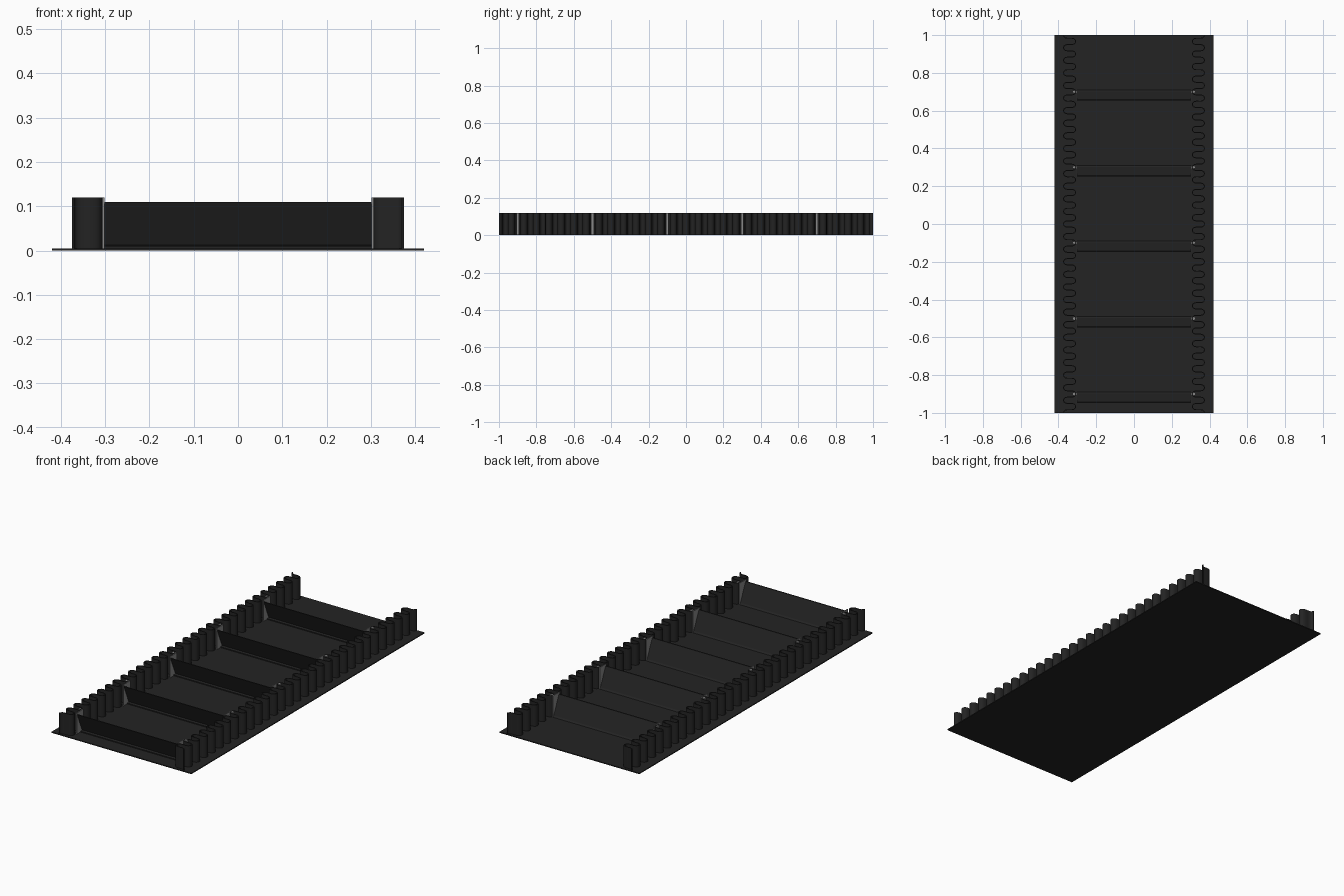
import bpy
import bmesh
import math
from mathutils import Vector

if "Cube" in bpy.data.objects:
    bpy.data.objects.remove(bpy.data.objects["Cube"], do_unlink=True)

BELT_TOP = 0.005
WALL_TOP = 0.12
PITCH = 0.4 / 6
CLEAT_YS = [-0.9 + 0.4 * i for i in range(5)]


def material(name, value):
    m = bpy.data.materials.new(name)
    m.use_nodes = True
    colour = (value, value, value, 1)
    m.diffuse_color = colour
    m.node_tree.nodes["Principled BSDF"].inputs["Base Color"].default_value = colour
    return m


rubber = material("black rubber", 0.017)
steel = material("grey steel", 0.25)


def finish(name, bm, mat):
    bmesh.ops.recalc_face_normals(bm, faces=bm.faces)
    mesh = bpy.data.meshes.new(name)
    bm.to_mesh(mesh)
    bm.free()
    mesh.materials.append(mat)
    obj = bpy.data.objects.new(name, mesh)
    bpy.context.collection.objects.link(obj)
    return obj


def add_box(bm, lo, hi):
    lo, hi = Vector(lo), Vector(hi)
    verts = bmesh.ops.create_cube(bm, size=1)["verts"]
    for v in verts:
        v.co = (lo + hi) / 2 + v.co * (hi - lo)


def add_prism(bm, profile, half_width):
    # Side profile (y, z) extruded across the belt
    face = bm.faces.new([bm.verts.new((-half_width, y, z)) for y, z in profile])
    out = bmesh.ops.extrude_face_region(bm, geom=[face])["geom"]
    for v in out:
        if isinstance(v, bmesh.types.BMVert):
            v.co.x = half_width


# Flat base belt
bm = bmesh.new()
add_box(bm, (-0.42, -1, 0), (0.42, 1, BELT_TOP))
finish("base_belt", bm, rubber)


# Corrugated sidewalls: a meandering ribbon with rounded folds
def meander(t):
    a = 2 * math.pi * (t - CLEAT_YS[0]) / PITCH
    return Vector((0.341 - 0.032 * math.cos(a), t + 0.006 * math.sin(2 * a)))


def sidewall(name, side):
    bm = bmesh.new()
    steps = 30 * 16
    rings = []
    for i in range(steps + 1):
        t = -1 + 2 * i / steps
        p = meander(t)
        d = (meander(t + 0.0005) - meander(t - 0.0005)).normalized()
        n = Vector((-d.y, d.x)) * 0.0025
        ring = []
        for q, z in ((p + n, BELT_TOP), (p - n, BELT_TOP),
                     (p - n, WALL_TOP), (p + n, WALL_TOP)):
            y = max(-1, min(1, q.y))
            ring.append(bm.verts.new((side * q.x, y, z)))
        rings.append(ring)
    for a, b in zip(rings, rings[1:]):
        for k in range(4):
            m = (k + 1) % 4
            bm.faces.new((a[k], a[m], b[m], b[k]))
    bm.faces.new(rings[0])
    bm.faces.new(rings[-1])
    obj = finish(name, bm, rubber)
    bpy.ops.object.select_all(action="DESELECT")
    obj.select_set(True)
    bpy.context.view_layer.objects.active = obj
    bpy.ops.object.shade_smooth_by_angle(angle=math.radians(40))


sidewall("left_sidewall", 1)
sidewall("right_sidewall", -1)

for i, y in enumerate(CLEAT_YS, 1):
    # Forward-leaning cleat with a low foot
    bm = bmesh.new()
    blade = [(-0.048, 0.11), (-0.042, 0.11), (0.002, 0.012), (0.01, BELT_TOP),
             (-0.02, BELT_TOP), (-0.02, 0.01), (-0.006, 0.012)]
    add_prism(bm, [(y + dy, z) for dy, z in blade], 0.302)
    finish(f"cleat_{i}", bm, rubber)

    # Steel end plates inside the walls, clamped by strips in the outer folds
    for side, label in ((1, "left"), (-1, "right")):
        bm = bmesh.new()
        for x0, x1, y0, y1 in ((0.302, 0.306, -0.05, 0.008),
                               (0.313, 0.325, -0.007, 0.007)):
            xs = sorted((side * x0, side * x1))
            add_box(bm, (xs[0], y + y0, BELT_TOP), (xs[1], y + y1, WALL_TOP))
        finish(f"{label}_cleat_bracket_{i}", bm, steel)
